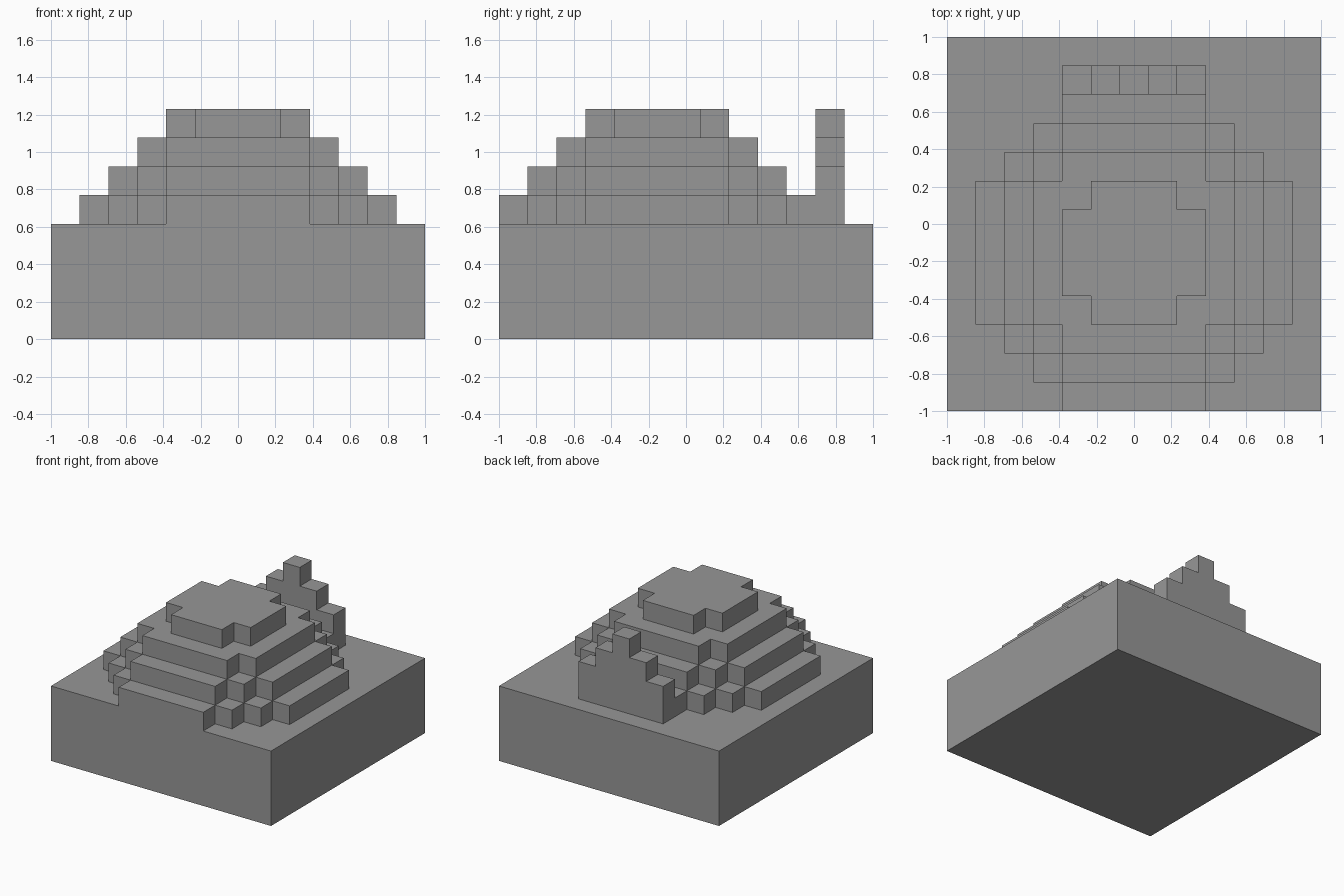
import bpy
import bmesh

default = bpy.data.objects.get("Cube")
if default:
    bpy.data.objects.remove(default, do_unlink=True)

UNIT = 2 / 13  # edge of one block; the base is 13 blocks wide

# Single stone colour
stone = bpy.data.materials.new("stone_grey")
stone.use_nodes = True
colour = (0.31, 0.31, 0.31, 1)
stone.diffuse_color = colour
shader = next(n for n in stone.node_tree.nodes if n.type == "BSDF_PRINCIPLED")
shader.inputs["Base Color"].default_value = colour


def prism(name, outline, axis, depth):
    """Extrude a closed outline (in blocks) along an axis."""
    bm = bmesh.new()
    face = bm.faces.new([bm.verts.new([c * UNIT for c in p]) for p in outline])
    extruded = bmesh.ops.extrude_face_region(bm, geom=[face])
    verts = [g for g in extruded["geom"] if isinstance(g, bmesh.types.BMVert)]
    move = [0, 0, 0]
    move[axis] = depth * UNIT
    bmesh.ops.translate(bm, verts=verts, vec=move)
    bmesh.ops.recalc_face_normals(bm, faces=bm.faces)
    mesh = bpy.data.meshes.new(name)
    bm.to_mesh(mesh)
    bm.free()
    mesh.materials.append(stone)
    obj = bpy.data.objects.new(name, mesh)
    bpy.context.collection.objects.link(obj)
    return obj


def stepped_disc(radius, flat):
    """Round outline with one-block corner steps and flats of half-width flat."""
    steps = int(radius - flat)
    quarter = []
    for i in range(steps + 1):
        quarter.append((radius - i, flat + i))
        if i < steps:
            quarter.append((radius - i - 1, flat + i))
    points = []
    for _ in range(4):
        points += quarter
        quarter = [(-y, x) for x, y in quarter]
    return points


# Square base slab
half = 6.5
prism("base", [(-half, -half, 0), (half, -half, 0),
               (half, half, 0), (-half, half, 0)], 2, 4)

# Stepped dome, one block per layer, set one block towards the front
for i, (radius, flat) in enumerate([(5.5, 2.5), (4.5, 2.5), (3.5, 2.5), (2.5, 1.5)]):
    outline = [(x, y - 1, 4 + i) for x, y in stepped_disc(radius, flat)]
    prism(f"dome_layer_{i + 1}", outline, 2, 1)

# Stepped gable wall behind the dome
profile = [(-2.5, 4)]
for i, top in enumerate([6, 7, 8, 7, 6]):
    profile += [(i - 2.5, top), (i - 1.5, top)]
profile.append((2.5, 4))
prism("rear_wall", [(x, 4.5, z) for x, z in profile], 1, 1)
